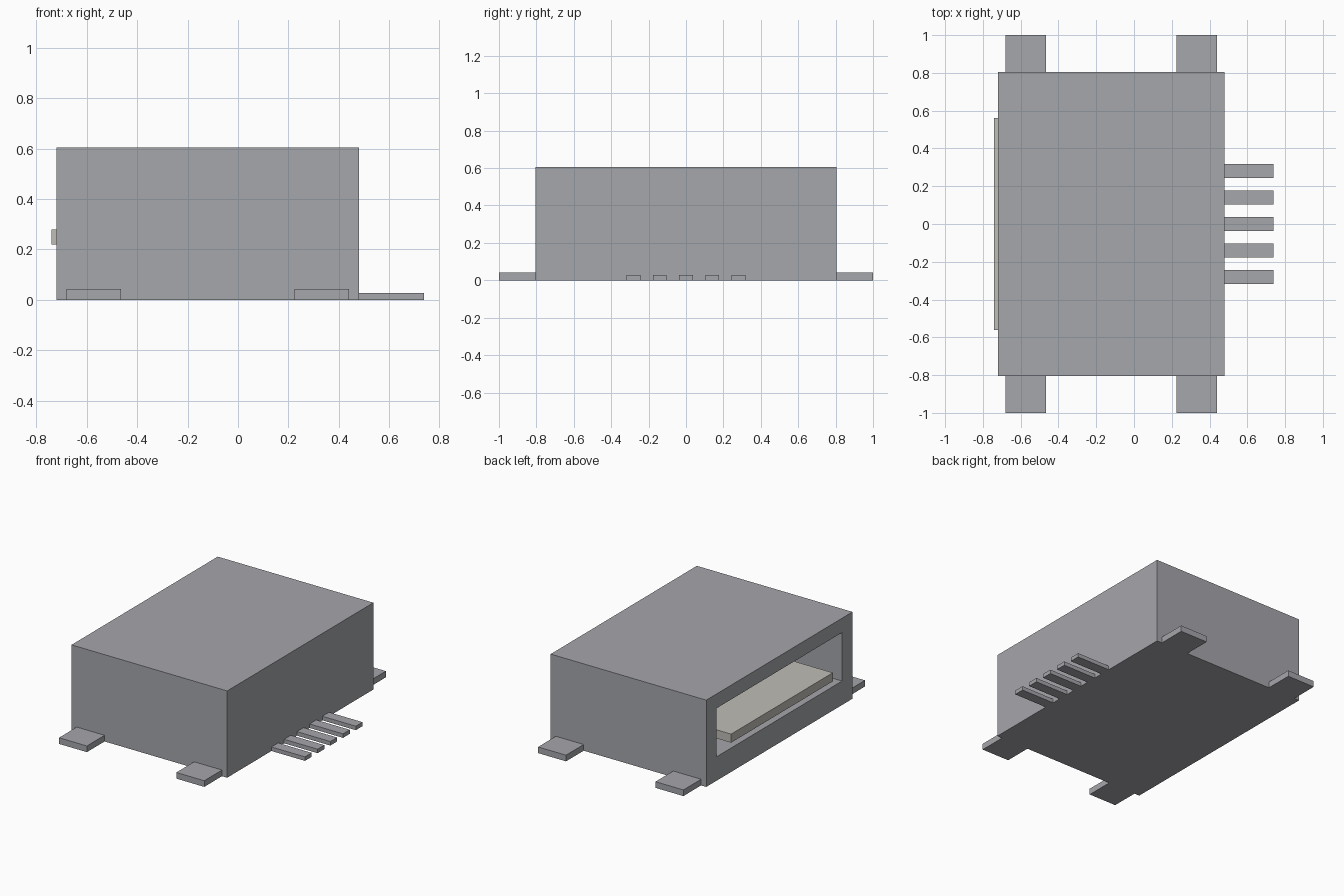
import bpy
import bmesh

cube = bpy.data.objects.get("Cube")
if cube:
    bpy.data.objects.remove(cube, do_unlink=True)


def material(name, rgb):
    mat = bpy.data.materials.new(name)
    mat.use_nodes = True
    mat.diffuse_color = (*rgb, 1)
    mat.node_tree.nodes["Principled BSDF"].inputs["Base Color"].default_value = (*rgb, 1)
    return mat


metal = material("grey metal", (0.38, 0.385, 0.41))
plastic = material("warm light plastic", (0.53, 0.51, 0.47))


def box(name, xs, ys, zs, mat):
    bm = bmesh.new()
    bmesh.ops.create_cube(bm, size=1)
    for v in bm.verts:
        v.co = [span[0] if c < 0 else span[1] for c, span in zip(v.co, (xs, ys, zs))]
    mesh = bpy.data.meshes.new(name)
    bm.to_mesh(mesh)
    bm.free()
    mesh.materials.append(mat)
    obj = bpy.data.objects.new(name, mesh)
    bpy.context.collection.objects.link(obj)
    return obj


# Shell, with a deep socket pushed in from its open side
shell = box("shell", (-0.72, 0.48), (-0.805, 0.805), (0, 0.605), metal)
bm = bmesh.new()
bm.from_mesh(shell.data)
mouth = min(bm.faces, key=lambda f: f.calc_center_median().x)
bmesh.ops.inset_region(bm, faces=[mouth], thickness=0.1)
for v in mouth.verts:
    v.co.y = 0.69 if v.co.y > 0 else -0.69
    v.co.z = 0.505 if v.co.z > 0.3 else 0.167
socket = bmesh.ops.extrude_discrete_faces(bm, faces=[mouth])["faces"]
for v in socket[0].verts:
    v.co.x = 0.38
bm.to_mesh(shell.data)
bm.free()

# Contact tongue inside the socket
box("tongue", (-0.74, 0.38), (-0.56, 0.56), (0.22, 0.28), plastic)

# Mounting tabs on both sides
for side, s in (("left", 1), ("right", -1)):
    for place, x in (("socket", -0.68), ("pin", 0.225)):
        box(f"{place}_end_tab_{side}", (x, x + 0.215),
            sorted((s * 0.805, s)), (0, 0.043), metal)

# Row of solder pins
for i in range(5):
    y = (i - 2) * 0.14
    box(f"solder_pin_{i + 1}", (0.48, 0.738), (y - 0.037, y + 0.037), (0, 0.028), metal)
